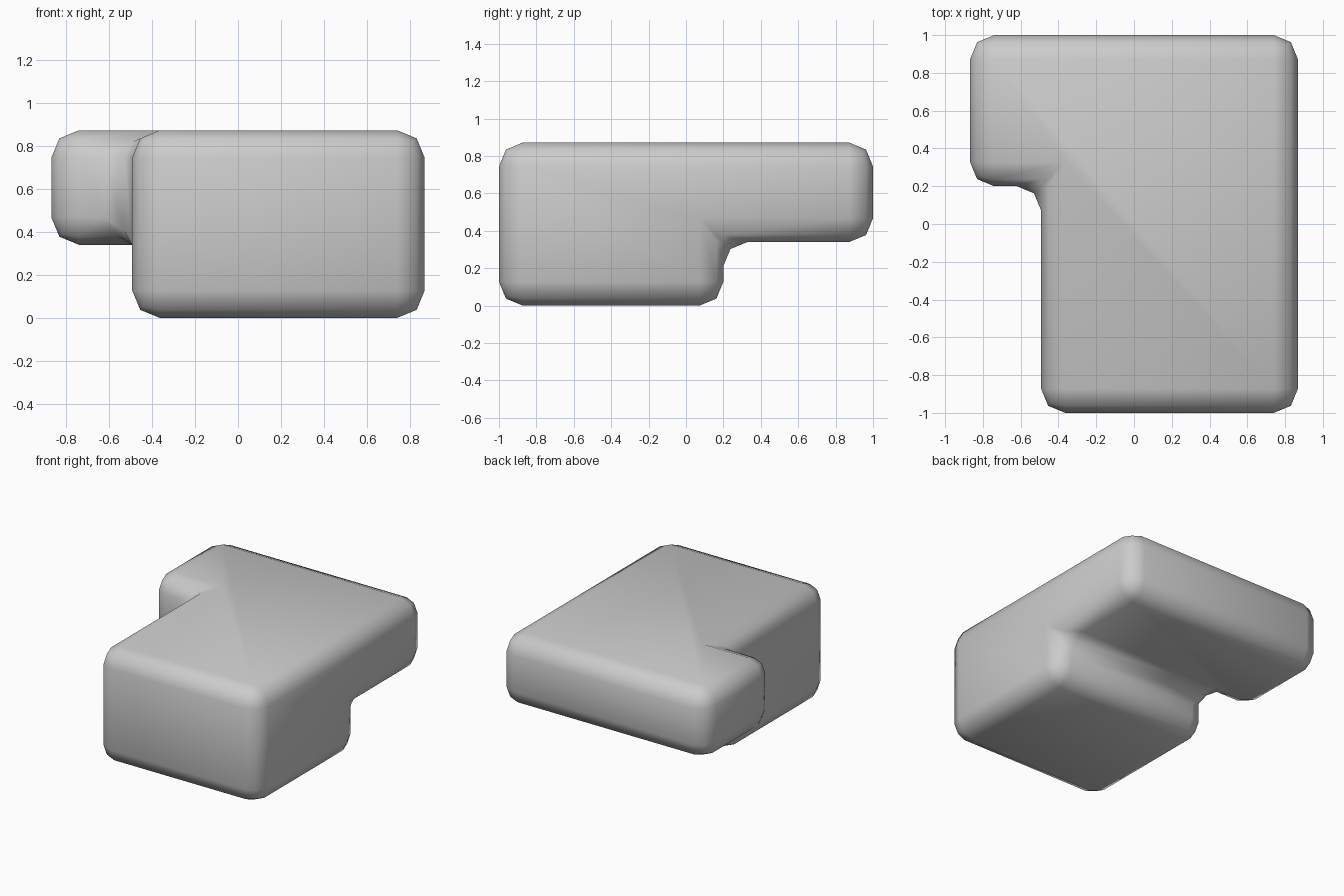
import bpy, bmesh, math
from itertools import product

if "Cube" in bpy.data.objects:
    bpy.data.objects.remove(bpy.data.objects["Cube"])

X = (-0.868, -0.492, 0.868)
Y = (-1.0, 0.2, 1.0)
Z = (0.0, 0.34, 0.872)

# Filled cells: full-height front block, plus raised wider back block
cells = {(1, 0, 0), (1, 0, 1), (0, 1, 1), (1, 1, 1)}

bm = bmesh.new()
verts = {}


def vert(k):
    if k not in verts:
        verts[k] = bm.verts.new((X[k[0]], Y[k[1]], Z[k[2]]))
    return verts[k]


# Outer skin of the stepped block
for c in cells:
    for axis, side in product(range(3), (0, 1)):
        n = list(c)
        n[axis] += 2 * side - 1
        if tuple(n) in cells:
            continue
        u, v = (axis + 1) % 3, (axis + 2) % 3
        ring = []
        for a, b in ((0, 0), (1, 0), (1, 1), (0, 1)):
            k = list(c)
            k[axis] += side
            k[u] += a
            k[v] += b
            ring.append(vert(tuple(k)))
        bm.faces.new(ring if side else ring[::-1])

bmesh.ops.recalc_face_normals(bm, faces=bm.faces)
bmesh.ops.dissolve_limit(bm, angle_limit=math.radians(1),
                         verts=bm.verts, edges=bm.edges)
bm.normal_update()

# Rounded edges, inside corners included
bmesh.ops.bevel(bm, geom=list(bm.edges), offset=0.128, offset_type='OFFSET',
                segments=2, profile=0.5, affect='EDGES', clamp_overlap=False)
for f in bm.faces:
    f.smooth = True

mesh = bpy.data.meshes.new("stepped_block")
bm.to_mesh(mesh)
bm.free()
obj = bpy.data.objects.new("stepped_block", mesh)
bpy.context.collection.objects.link(obj)
